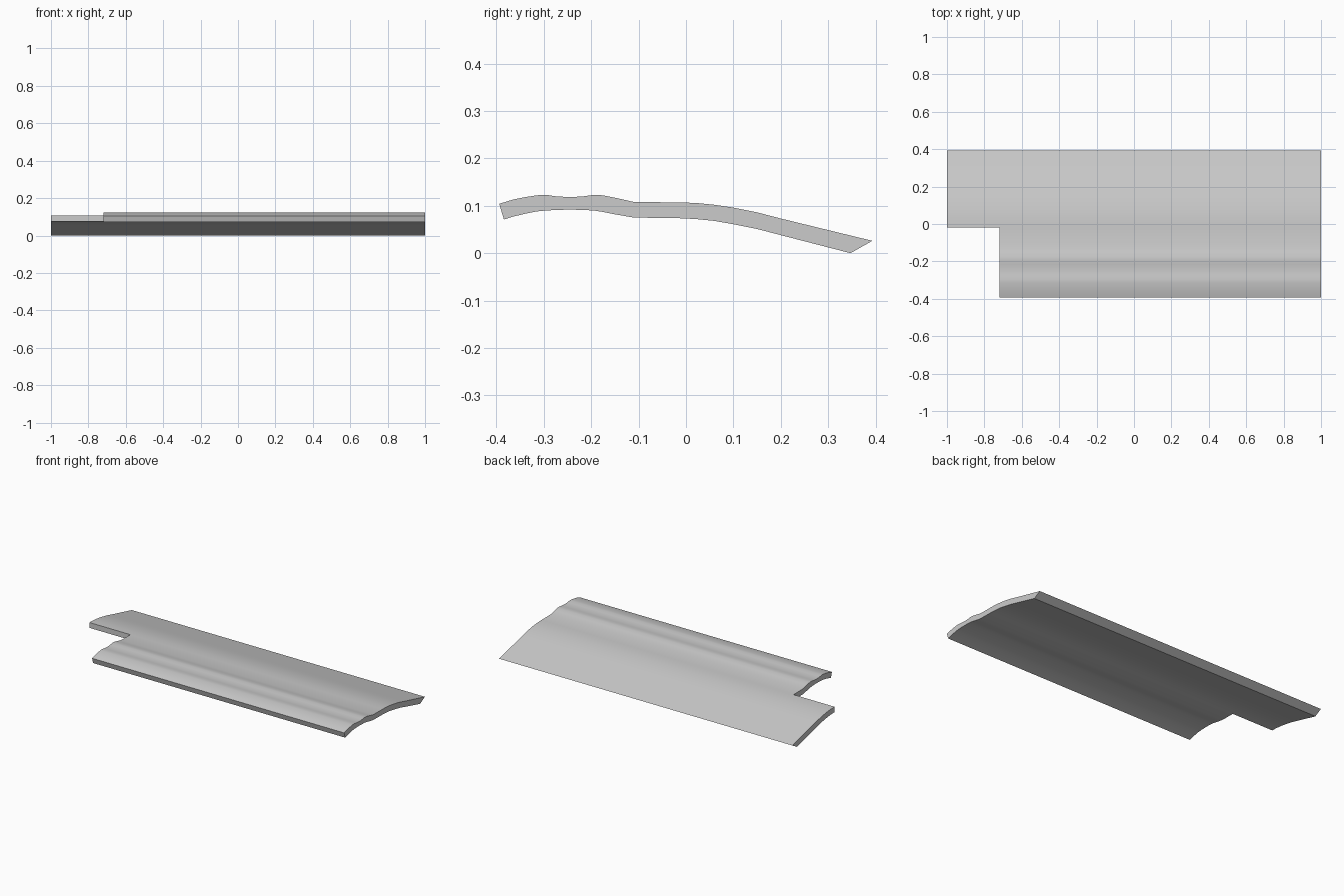
import bpy
import bmesh
import math

cube = bpy.data.objects.get("Cube")
if cube:
    bpy.data.objects.remove(cube, do_unlink=True)

# Cross-section stations: (depth, top height, bottom height)
STATIONS = [
    (-.365, .113, .077), (-.34, .118, .083), (-.315, .122, .088),
    (-.295, .123, .090), (-.275, .120, .091), (-.245, .118, .092),
    (-.215, .120, .091), (-.195, .123, .090), (-.175, .122, .087),
    (-.15, .117, .082), (-.11, .108, .075), (-.02, .107, .074),
    (.02, .106, .072), (.06, .102, .068), (.10, .096, .061),
    (.15, .086, .051), (.20, .073, .038),
]
top_profile = [(-.394, .104)] + [(y, t) for y, t, b in STATIONS] + [(.393, .026)]
under_profile = [(-.384, .071)] + [(y, b) for y, t, b in STATIONS] + [(.347, 0)]

# Long panel with one front corner notched away
COLUMNS = [-1, -.72, 1]
NOTCH_DEPTH = -.02


def filled(row, col):
    """True where the panel has material in this grid cell."""
    if not (0 <= row < len(top_profile) - 1 and 0 <= col < len(COLUMNS) - 1):
        return False
    return col > 0 or top_profile[row][0] >= NOTCH_DEPTH


def build_panel(name, material):
    bm = bmesh.new()
    upper, lower = (
        [[bm.verts.new((x, y, z)) for x in COLUMNS] for y, z in profile]
        for profile in (top_profile, under_profile)
    )

    def wall(a, b):
        (r, c), (s, d) = a, b
        bm.faces.new((upper[s][d], upper[r][c], lower[r][c], lower[s][d]))

    for r in range(len(top_profile) - 1):
        for c in range(len(COLUMNS) - 1):
            if not filled(r, c):
                continue
            corners = [(r, c), (r, c + 1), (r + 1, c + 1), (r + 1, c)]
            bm.faces.new([upper[i][j] for i, j in corners])
            bm.faces.new([lower[i][j] for i, j in reversed(corners)])
            # Close every open border with an edge face
            neighbours = [(r - 1, c), (r, c + 1), (r + 1, c), (r, c - 1)]
            for k, cell in enumerate(neighbours):
                if not filled(*cell):
                    wall(corners[k], corners[(k + 1) % len(corners)])

    loose = [v for v in bm.verts if not v.link_faces]
    bmesh.ops.delete(bm, geom=loose, context='VERTS')
    bmesh.ops.recalc_face_normals(bm, faces=bm.faces)
    mesh = bpy.data.meshes.new(name)
    bm.to_mesh(mesh)
    bm.free()
    mesh.materials.append(material)
    panel = bpy.data.objects.new(name, mesh)
    bpy.context.collection.objects.link(panel)
    return panel


# Plain grey finish
grey = bpy.data.materials.new("light_grey")
grey.use_nodes = True
colour = (.6, .6, .6, 1)
grey.diffuse_color = colour
grey.node_tree.nodes["Principled BSDF"].inputs["Base Color"].default_value = colour

panel = build_panel("moulded_panel", grey)
bpy.ops.object.select_all(action='DESELECT')
panel.select_set(True)
bpy.context.view_layer.objects.active = panel
bpy.ops.object.shade_smooth_by_angle(angle=math.radians(30))
